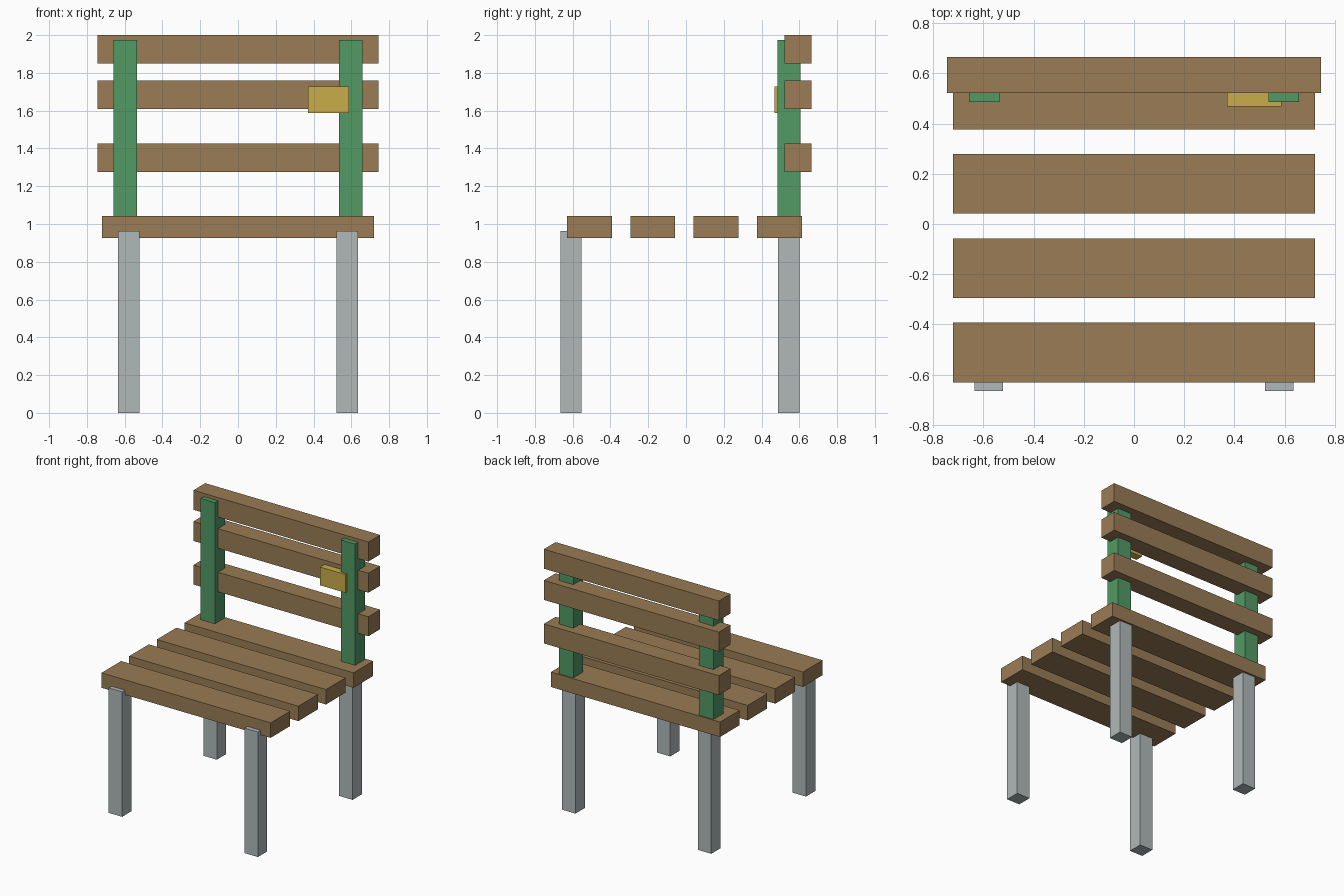
import bpy
import bmesh

if "Cube" in bpy.data.objects:
    bpy.data.objects.remove(bpy.data.objects["Cube"])


def material(name, rgb):
    m = bpy.data.materials.new(name)
    m.diffuse_color = (*rgb, 1.0)
    m.use_nodes = True
    m.node_tree.nodes["Principled BSDF"].inputs["Base Color"].default_value = m.diffuse_color
    return m


brown = material("brown wood", (0.32, 0.20, 0.09))
green = material("green paint", (0.085, 0.32, 0.13))
grey = material("grey metal", (0.44, 0.48, 0.48))
yellow = material("yellow", (0.58, 0.42, 0.07))


def box(name, x, y, z, mat):
    """Box from (min, max) ranges on each axis."""
    bm = bmesh.new()
    bmesh.ops.create_cube(bm, size=1.0)
    ranges = (x, y, z)
    bmesh.ops.scale(bm, verts=bm.verts, vec=[b - a for a, b in ranges])
    mesh = bpy.data.meshes.new(name)
    bm.to_mesh(mesh)
    bm.free()
    mesh.materials.append(mat)
    ob = bpy.data.objects.new(name, mesh)
    ob.location = [(a + b) / 2 for a, b in ranges]
    bpy.context.collection.objects.link(ob)
    return ob


# Seat slats
for i in range(4):
    y = -0.512 + i * 0.336
    box(f"seat_slat_{i + 1}", (-0.72, 0.72), (y - 0.119, y + 0.119), (0.927, 1.042), brown)

# Backrest slats
for i, z in enumerate((1.275, 1.61, 1.85)):
    box(f"back_slat_{i + 1}", (-0.745, 0.745), (0.522, 0.665), (z, z + 0.15), brown)

# Legs and backrest posts on both sides
for side, s in (("left", -1), ("right", 1)):
    leg_x = sorted((s * 0.521, s * 0.635))
    post_x = sorted((s * 0.536, s * 0.658))
    box(f"front_leg_{side}", leg_x, (-0.665, -0.552), (0, 0.962), grey)
    box(f"back_leg_{side}", leg_x, (0.486, 0.6), (0, 0.962), grey)
    box(f"back_post_{side}", post_x, (0.485, 0.605), (1.0, 1.975), green)

# Small plate fixed to the middle back slat
box("yellow_plate", (0.37, 0.588), (0.468, 0.53), (1.588, 1.728), yellow)
